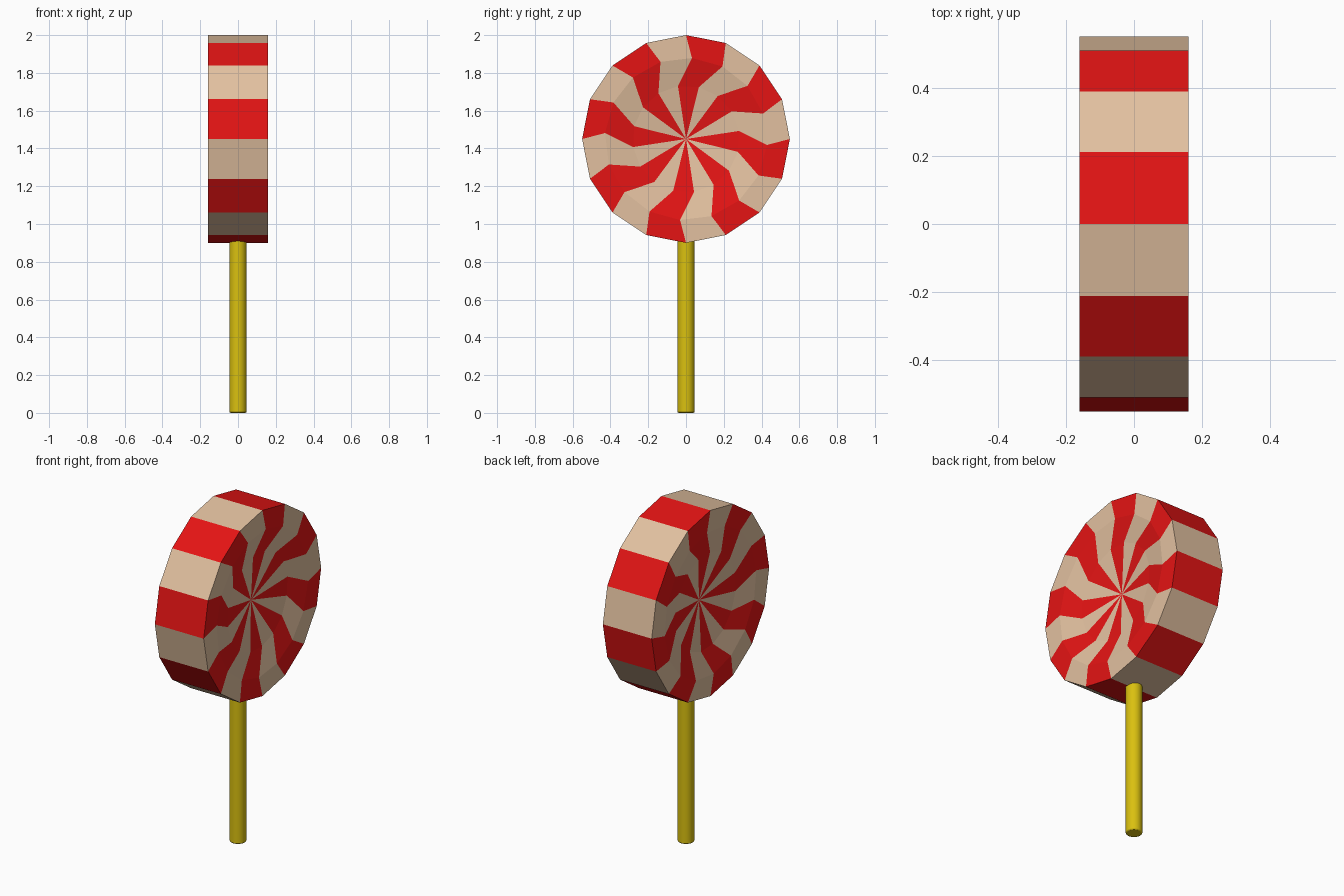
import bpy, bmesh
from math import sin, cos, radians

if "Cube" in bpy.data.objects:
    bpy.data.objects.remove(bpy.data.objects["Cube"])

N, CZ = 16, 1.45
# face rings: radius, twist in degrees, x offset (dished towards the centre)
RINGS = [(0.55, 0, 0.16), (0.43, 4.2, 0.16), (0.283, -8.6, 0.128)]
CENTRE_X = 0.085


def material(name, color):
    m = bpy.data.materials.new(name)
    m.diffuse_color = (*color, 1)
    m.use_nodes = True
    m.node_tree.nodes["Principled BSDF"].inputs["Base Color"].default_value = m.diffuse_color
    return m


red = material("red", (0.78, 0.007, 0.007))
cream = material("cream", (0.76, 0.53, 0.35))
yellow = material("yellow", (0.70, 0.53, 0.005))


def finish(bm, name, mats):
    bmesh.ops.recalc_face_normals(bm, faces=bm.faces)
    me = bpy.data.meshes.new(name)
    bm.to_mesh(me)
    bm.free()
    for m in mats:
        me.materials.append(m)
    ob = bpy.data.objects.new(name, me)
    bpy.context.collection.objects.link(ob)
    return ob


# striped candy disc: rim plus two dished, zigzag-striped faces
bm = bmesh.new()


def ring(r, twist, x):
    angles = [radians(360 / N * k + twist) for k in range(N)]
    return [bm.verts.new((x, r * sin(a), CZ + r * cos(a))) for a in angles]


sides = []
for s in (1, -1):
    rings = [ring(r, t, s * x) for r, t, x in RINGS]
    centre = bm.verts.new((s * CENTRE_X, 0, CZ))
    sides.append(rings[0])
    for k in range(N):
        j = (k + 1) % N
        for a, b in zip(rings, rings[1:]):
            bm.faces.new((a[k], a[j], b[j], b[k])).material_index = k % 2
        bm.faces.new((rings[-1][k], rings[-1][j], centre)).material_index = k % 2
for k in range(N):
    j = (k + 1) % N
    a, b = sides
    bm.faces.new((a[k], a[j], b[j], b[k])).material_index = k % 2
finish(bm, "candy_disc", [red, cream])

# round stick, pushed slightly into the candy
bpy.ops.mesh.primitive_cylinder_add(vertices=32, radius=0.045, depth=0.94, location=(0, 0, 0.47))
stick = bpy.context.object
stick.name = "stick"
stick.data.materials.append(yellow)
bevel = stick.modifiers.new("rounded_ends", 'BEVEL')
bevel.width = 0.006
bevel.segments = 2
bpy.ops.object.shade_smooth_by_angle(angle=radians(40))
